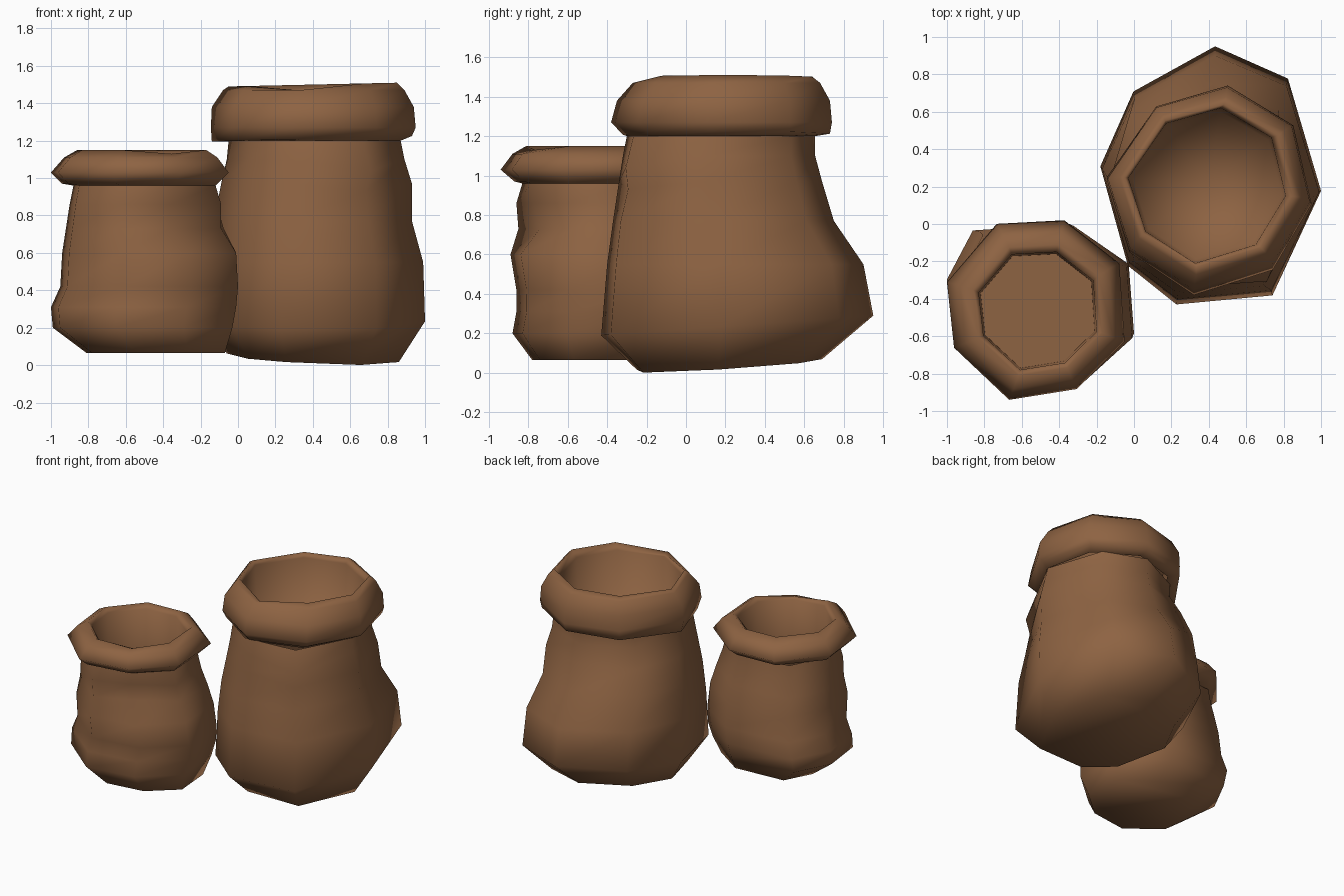
import bpy
import bmesh
from mathutils import Vector

# Remove the default cube only
default_cube = bpy.data.objects.get("Cube")
if default_cube:
    bpy.data.objects.remove(default_cube, do_unlink=True)


def make_material(name, colour):
    material = bpy.data.materials.new(name)
    material.use_nodes = True
    material.diffuse_color = colour
    shader = material.node_tree.nodes["Principled BSDF"]
    shader.inputs["Base Color"].default_value = colour
    shader.inputs["Roughness"].default_value = 0.9
    return material


burlap = make_material("brown burlap", (0.27, 0.125, 0.055, 1))


def add_ring(bm, outline, ring):
    """Fit the unit outline into a ring: height, left, right, front, back, tilts."""
    height, left, right, front, back, *tilts = ring
    tilt_x, tilt_y = tilts or (0, 0)
    centre_x, half_x = (left + right) / 2, (right - left) / 2
    centre_y, half_y = (front + back) / 2, (back - front) / 2
    return [
        bm.verts.new((
            centre_x + u * half_x,
            centre_y + v * half_y,
            height + u * tilt_x + v * tilt_y,
        ))
        for u, v in outline
    ]


def loft(name, outline, rings, closed_base=False, floor_drop=0, dents=()):
    """Skin a stack of rings, then close the base or the inner floor."""
    bm = bmesh.new()
    loops = [add_ring(bm, outline, ring) for ring in rings]
    for ring_index, corner, offset in dents:
        loops[ring_index][corner].co += Vector(offset)
    count = len(outline)
    for lower, upper in zip(loops, loops[1:]):
        for i in range(count):
            j = (i + 1) % count
            bm.faces.new((lower[j], lower[i], upper[i], upper[j]))
    for face in bm.faces:
        face.smooth = True
    if closed_base:
        bm.faces.new(loops[0]).smooth = True
    elif floor_drop:
        # Dished floor
        last = loops[-1]
        centre = sum((vert.co for vert in last), Vector()) / count
        centre.z -= floor_drop
        middle = bm.verts.new(centre)
        for i in range(count):
            bm.faces.new((last[(i + 1) % count], last[i], middle)).smooth = True
    else:
        # Flat floor
        bm.faces.new(loops[-1][::-1])
    mesh = bpy.data.meshes.new(name)
    bm.to_mesh(mesh)
    bm.free()
    mesh.materials.append(burlap)
    sack_part = bpy.data.objects.new(name, mesh)
    bpy.context.scene.collection.objects.link(sack_part)


# Eight-sided cross-sections, listed clockwise from the back
large_body_outline = [(0.04, 1), (0.7, 0.75), (1, -0.12), (0.56, -0.93),
                      (-0.31, -1), (-0.75, -0.7), (-1, 0.07), (-0.7, 0.65)]
large_rim_outline = [(0.18, 1), (0.82, 0.62), (1, -0.13), (0.62, -0.76),
                     (-0.15, -1), (-0.78, -0.59), (-1, 0.1), (-0.52, 0.8)]
small_body_outline = [(0.32, 1), (0.94, 0.52), (1, -0.35), (0.46, -0.88),
                      (-0.3, -1), (-0.92, -0.42), (-1, 0.31), (-0.72, 0.92)]
small_rim_outline = small_body_outline[:-1] + [(-0.44, 0.96)]

# Large sack: slumped body, then a thick rolled rim and its lining
large_body = [
    (0.04, -0.06, 0.86, -0.25, 0.69, -0.02, 0.03),
    (0.24, -0.18, 1, -0.43, 0.95, 0, 0.05),
    (0.55, -0.17, 0.99, -0.4, 0.9),
    (0.77, -0.13, 0.93, -0.37, 0.75),
    (0.97, -0.09, 0.93, -0.34, 0.69),
    (1.1, -0.06, 0.89, -0.32, 0.655),
    (1.2, -0.05, 0.87, -0.3, 0.655),
]
large_folds = [
    (3, 7, (-0.05, 0.04, 0.03)),
    (4, 7, (-0.03, 0.03, 0)),
    (4, 3, (-0.02, 0.01, -0.04)),
    (5, 3, (0.03, -0.02, -0.06)),
]
large_rim = [
    (1.2, -0.05, 0.87, -0.3, 0.655),
    (1.21, -0.14, 0.93, -0.32, 0.73, 0.015, 0),
    (1.27, -0.145, 0.95, -0.38, 0.74),
    (1.38, -0.14, 0.94, -0.35, 0.73),
    (1.47, -0.08, 0.89, -0.27, 0.68),
    (1.5, -0.05, 0.85, -0.23, 0.64, 0.01, 0),
    (1.46, -0.03, 0.81, -0.21, 0.62),
    (1.14, -0.01, 0.79, -0.19, 0.6),
]
loft("large_sack_body", large_body_outline, large_body,
     closed_base=True, dents=large_folds)
loft("large_sack_rim", large_rim_outline, large_rim, floor_drop=0.08,
     dents=[(5, 4, (0, 0, -0.03))])

# Small sack: squat body with a pinched waist, then a rolled rim and lining
small_body = [
    (0.065, -0.81, -0.07, -0.78, -0.13),
    (0.2, -0.99, -0.03, -0.88, -0.03),
    (0.31, -1, -0.01, -0.86, 0),
    (0.42, -0.95, 0, -0.86, -0.01),
    (0.6, -0.94, -0.01, -0.89, -0.03),
    (0.73, -0.92, -0.05, -0.85, -0.06),
    (0.86, -0.9, -0.09, -0.86, -0.09),
    (0.96, -0.88, -0.12, -0.83, -0.1),
]
small_rim = [
    (0.96, -0.88, -0.12, -0.83, -0.1),
    (0.97, -0.94, -0.11, -0.87, -0.05),
    (1.03, -1, -0.05, -0.94, 0.02),
    (1.11, -0.93, -0.11, -0.88, -0.04),
    (1.15, -0.86, -0.17, -0.81, -0.11),
    (1.12, -0.83, -0.2, -0.78, -0.15),
    (0.74, -0.82, -0.21, -0.77, -0.16),
]
shoulder_dent = [
    (5, 2, (-0.04, 0.02, 0)),
    (5, 3, (-0.08, 0.06, 0)),
    (6, 3, (-0.05, 0.04, 0)),
]
loft("small_sack_body", small_body_outline, small_body,
     closed_base=True, dents=shoulder_dent)
loft("small_sack_rim", small_rim_outline, small_rim,
     dents=[(4, 3, (0, 0, -0.02))])
